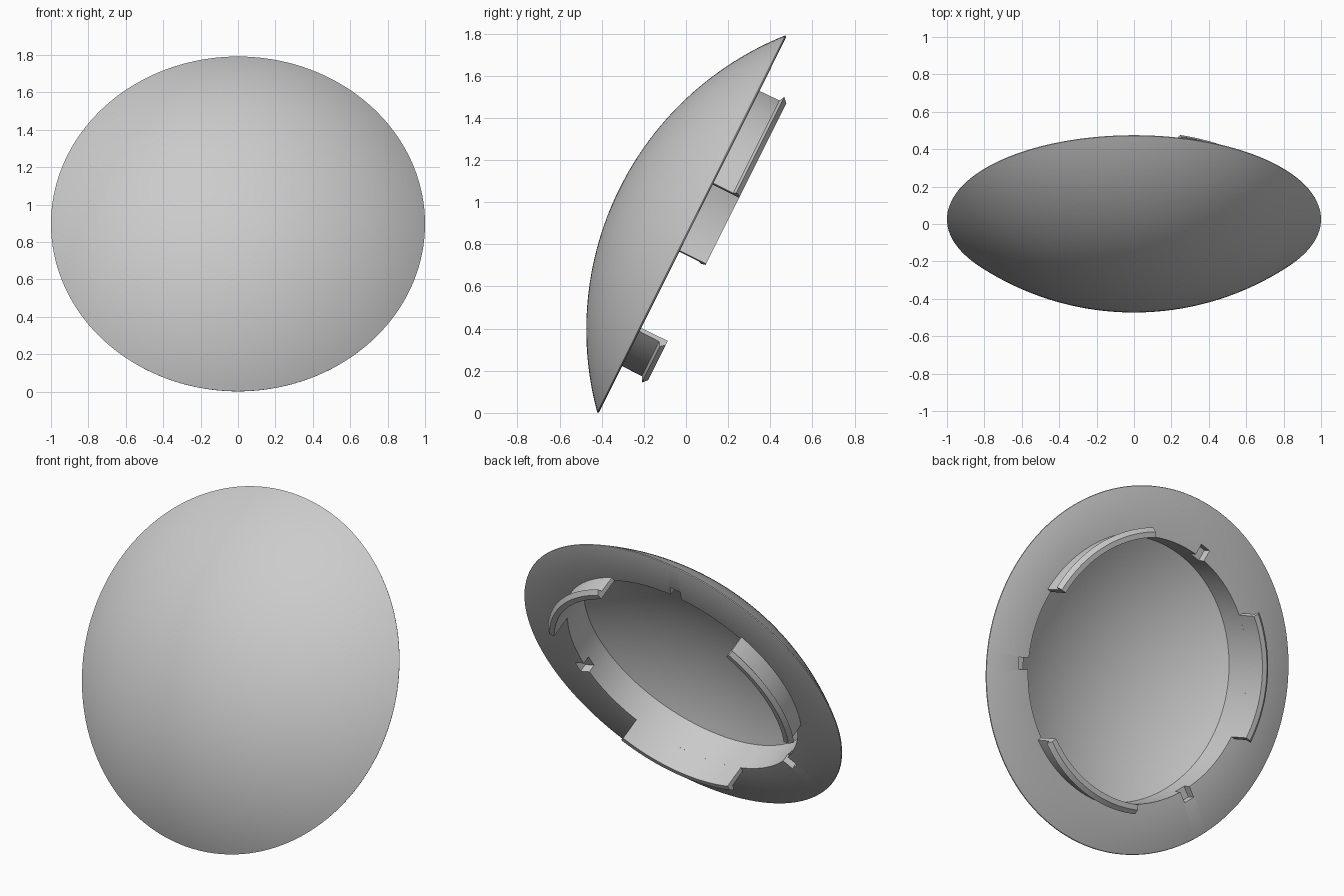
import bpy, bmesh, math
from mathutils import Matrix, Vector

if "Cube" in bpy.data.objects:
    bpy.data.objects.remove(bpy.data.objects["Cube"], do_unlink=True)

RISE = 0.38                                # dome height over a rim of radius 1
R = (1 + RISE ** 2) / (2 * RISE)           # sphere radius of the dome
DROP = R - RISE                            # sphere centre below the rim plane
WALL = 0.025
OPEN = 0.725                               # radius of the back opening
BACK = -0.008                              # height of the flat back face
STEPS = 144

# The whole cover leans back: local z is the dome axis
TILT = math.radians(63.5)
PLACE = Matrix.Translation((0, 0.025, 0.897)) @ Matrix.Rotation(TILT, 4, 'X')

grey = bpy.data.materials.new("light_grey")
grey.use_nodes = True
grey.diffuse_color = (0.6, 0.6, 0.6, 1)
grey.node_tree.nodes["Principled BSDF"].inputs["Base Color"].default_value = (0.6, 0.6, 0.6, 1)


def arc(radius, r_from, r_to, n):
    """Points (r, h) on a sphere around the dome centre."""
    a, b = math.asin(r_from / radius), math.asin(r_to / radius)
    return [(radius * math.sin(a + (b - a) * i / n),
             radius * math.cos(a + (b - a) * i / n) - DROP) for i in range(n + 1)]


def lathe(name, profile, start, end, steps, closed):
    """Sweep an (r, h) profile about the axis; close the loop and cap if closed."""
    bm = bmesh.new()
    verts = [bm.verts.new((r, 0, h)) for r, h in profile]
    pairs = list(zip(verts, verts[1:]))
    if closed:
        pairs.append((verts[-1], verts[0]))
    edges = [bm.edges.new(p) for p in pairs]
    bmesh.ops.rotate(bm, verts=verts, cent=(0, 0, 0),
                     matrix=Matrix.Rotation(math.radians(start), 3, 'Z'))
    res = bmesh.ops.spin(bm, geom=verts + edges, cent=(0, 0, 0), axis=(0, 0, 1),
                         angle=math.radians(end - start), steps=steps)
    if closed:
        last = [e for e in res["geom_last"] if isinstance(e, bmesh.types.BMEdge)]
        bmesh.ops.contextual_create(bm, geom=edges)
        bmesh.ops.contextual_create(bm, geom=last)
    bmesh.ops.remove_doubles(bm, verts=bm.verts[:], dist=1e-5)
    bmesh.ops.recalc_face_normals(bm, faces=bm.faces[:])
    return finish(name, bm)


def finish(name, bm):
    mesh = bpy.data.meshes.new(name)
    bm.to_mesh(mesh)
    bm.free()
    mesh.materials.append(grey)
    ob = bpy.data.objects.new(name, mesh)
    ob.matrix_world = PLACE
    bpy.context.collection.objects.link(ob)
    return ob


def smooth(ob):
    bpy.ops.object.select_all(action='DESELECT')
    ob.select_set(True)
    bpy.context.view_layer.objects.active = ob
    bpy.ops.object.shade_smooth_by_angle(angle=math.radians(30))


# Dome shell with rounded rim, flat back ring and inner wall
outer = arc(R, 0, 0.997, 28)
rim = [(1.0, 0), (0.998, -0.005), (0.992, BACK)]
inner = arc(R - WALL, OPEN, 0, 18)
cover = lathe("dome_cover", outer + rim + [(OPEN, BACK)] + inner, 0, 360, STEPS, False)

# Three small notches cut into the opening edge
bm = bmesh.new()
for angle in (104, 224, 344):
    m = (Matrix.Rotation(math.radians(angle), 4, 'Z')
         @ Matrix.Translation((0.74, 0, BACK))
         @ Matrix.Diagonal((0.1, 0.065, 0.1, 1)))
    bmesh.ops.create_cube(bm, size=1, matrix=m)
cutter = finish("notch_cutter", bm)
cutter.hide_render = True
cut = cover.modifiers.new("notches", 'BOOLEAN')
cut.operation = 'DIFFERENCE'
cut.solver = 'EXACT'
cut.object = cutter
bpy.context.view_layer.update()
bpy.context.view_layer.objects.active = cover
bpy.ops.object.modifier_apply(modifier="notches")
bpy.data.objects.remove(cutter, do_unlink=True)
smooth(cover)

# Three curved clips with an outward snap lip
clip_profile = [(OPEN, 0), (OPEN, 0.14), (0.755, 0.14), (0.778, 0.118),
                (0.752, 0.105), (0.75, 0)]
for i in range(3):
    mid = 44 + 120 * i
    clip = lathe(f"snap_clip_{i + 1}", [(r, BACK - d) for r, d in clip_profile],
                 mid - 27, mid + 27, 24, True)
    smooth(clip)
